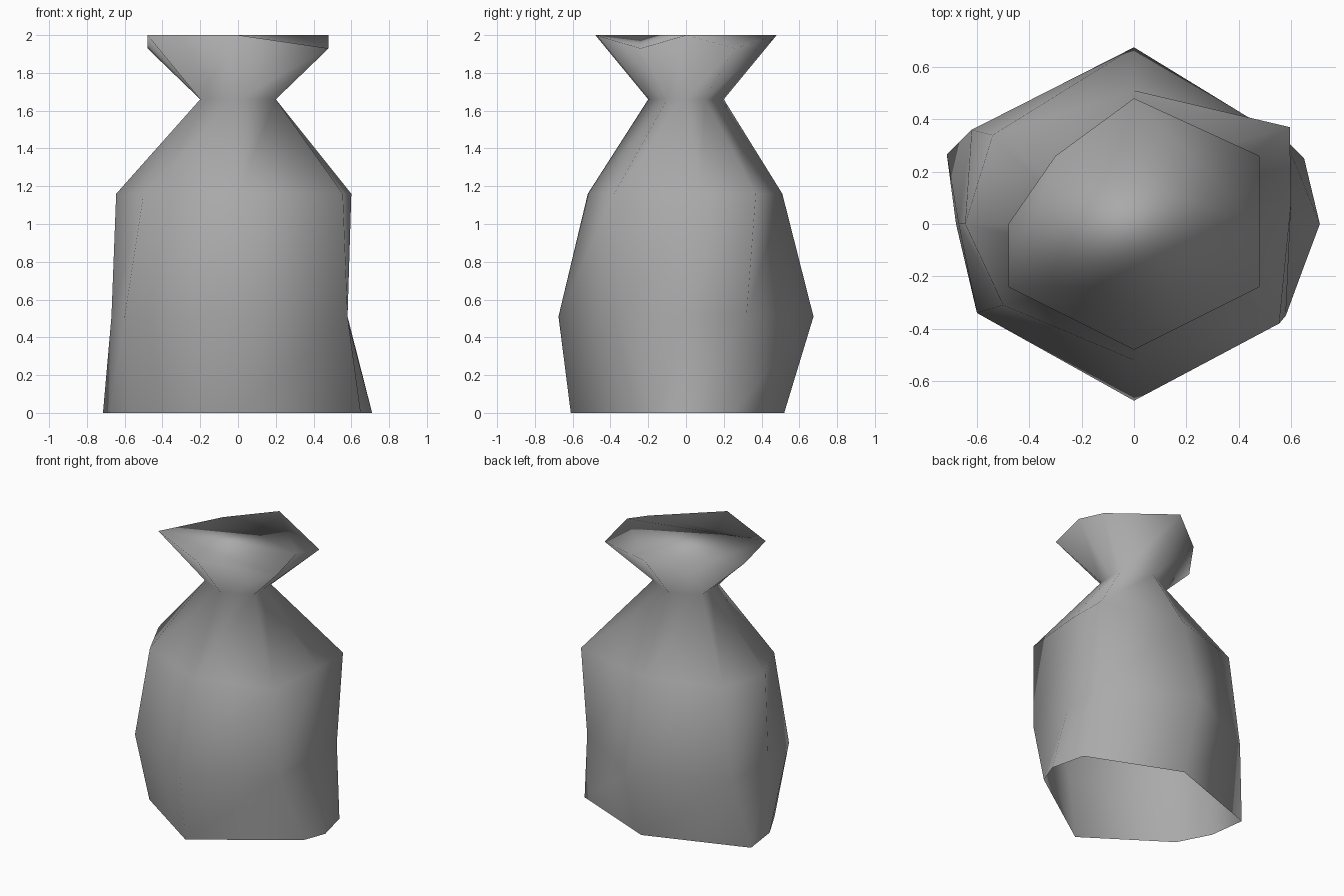
import bpy
import bmesh

default_cube = bpy.data.objects.get("Cube")
if default_cube:
    bpy.data.objects.remove(default_cube, do_unlink=True)


def make_material(name, colour):
    material = bpy.data.materials.new(name)
    material.use_nodes = True
    material.diffuse_color = colour
    shader = next(n for n in material.node_tree.nodes if n.type == "BSDF_PRINCIPLED")
    shader.inputs["Base Color"].default_value = colour
    shader.inputs["Roughness"].default_value = 0.8
    return material


def level(outline, height):
    """Turn a flat outline into a ring of points at one height."""
    return [(x, y, height) for x, y in outline]


def bridge(bm, lower, upper):
    """Join two rings of equal length with a band of quads."""
    count = len(lower)
    for i in range(count):
        j = (i + 1) % count
        bm.faces.new((lower[i], lower[j], upper[j], upper[i]))


# Each outline runs: front, front left, left, back left,
# back, back right, right, front right
base = level([(0, -.61), (.65, -.16), (.71, 0), (.65, .25),
              (0, .52), (-.715, .265), (-.68, 0), (-.56, -.23)], 0)

belly = level([(0, -.675), (.58, -.35), (.575, 0), (.58, .32),
               (0, .675), (-.62, .36), (-.67, 0), (-.6, -.34)], .51)

shoulder = level([(0, -.52), (.555, -.38), (.6, .08), (.595, .37),
                  (0, .51), (-.54, .34), (-.645, 0), (-.5, -.31)], 1.16)

# Tied neck: a small regular hexagon with its side edges split
n = .2
neck = level([(0, -n), (n, -n / 2), (n, 0), (n, n / 2),
              (0, n), (-n, n / 2), (-n, 0), (-n, -n / 2)], 1.66)

# Flared mouth with an uneven rim
high, low = 2, 1.93
rim = [(0, -.48, high), (.48, -.24, low), (.48, 0, high), (.48, .26, low),
       (0, .48, high), (-.3, .26, 1.96), (-.48, 0, low), (-.48, -.24, high)]

# Sack body, left open underneath
bm = bmesh.new()
rings = [[bm.verts.new(point) for point in ring]
         for ring in (base, belly, shoulder, neck, rim)]
for lower, upper in zip(rings, rings[1:]):
    bridge(bm, lower, upper)

# Gathered cloth closing the mouth
bm.faces.new(rings[-1])
for face in bm.faces:
    face.smooth = True

mesh = bpy.data.meshes.new("sack")
bm.to_mesh(mesh)
bm.free()
mesh.materials.append(make_material("grey cloth", (.4, .4, .4, 1)))
sack = bpy.data.objects.new("sack", mesh)
bpy.context.collection.objects.link(sack)
